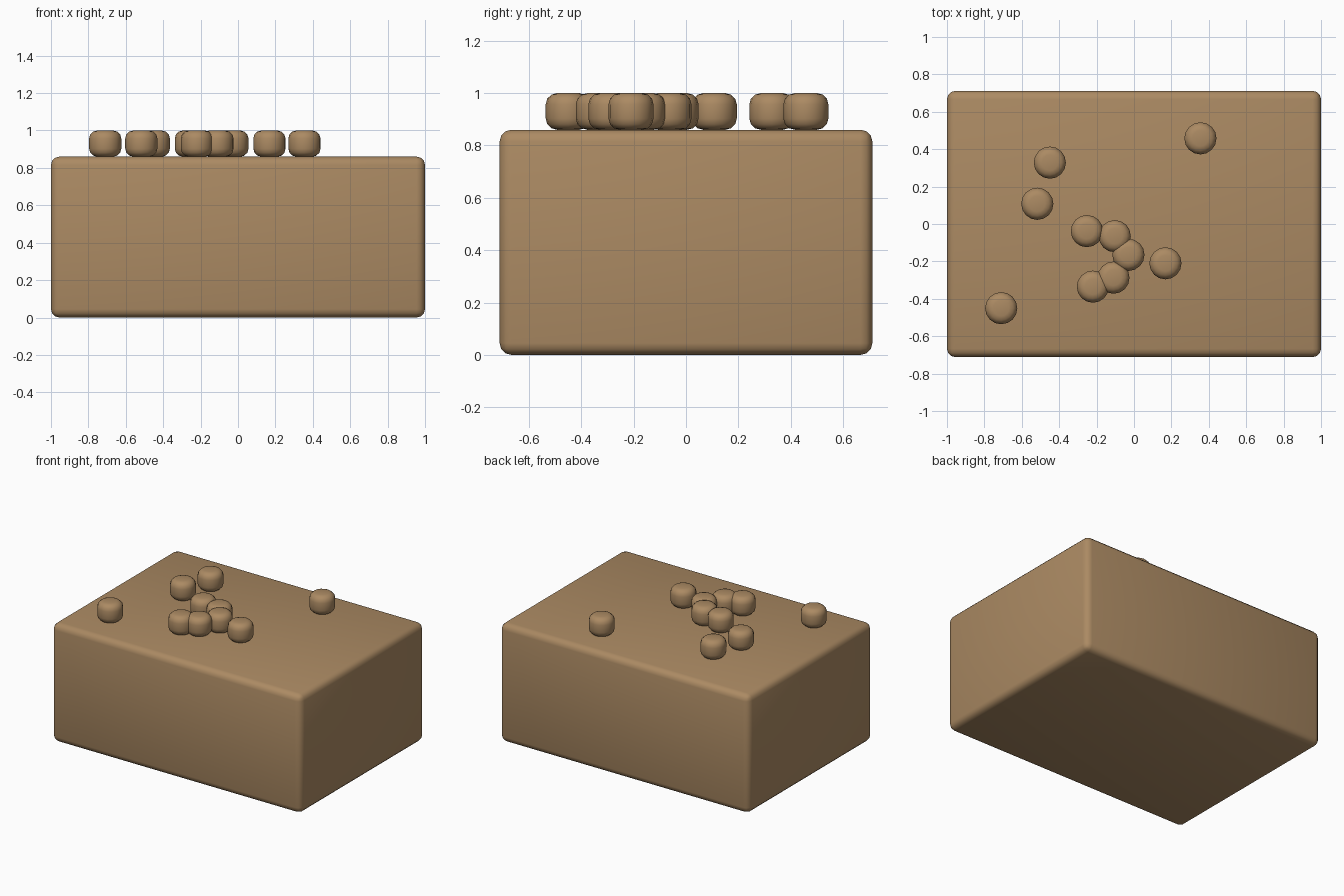
import bpy

if "Cube" in bpy.data.objects:
    bpy.data.objects.remove(bpy.data.objects["Cube"])

# One earthy colour for everything
earth = bpy.data.materials.new("earth_brown")
earth.diffuse_color = (0.41, 0.255, 0.125, 1)
earth.use_nodes = True
earth.node_tree.nodes["Principled BSDF"].inputs["Base Color"].default_value = earth.diffuse_color


def finish(obj, name, width, segments):
    """Name, colour, round the sharp edges and smooth the part."""
    obj.name = name
    obj.data.materials.append(earth)
    bevel = obj.modifiers.new("rounded_edges", 'BEVEL')
    bevel.width = width
    bevel.segments = segments
    bevel.limit_method = 'ANGLE'
    bevel.angle_limit = 0.8
    obj.data.polygons.foreach_set("use_smooth", [True] * len(obj.data.polygons))


# Large soil block
BLOCK_TOP = 0.86
bpy.ops.mesh.primitive_cube_add(size=1, location=(0, 0, BLOCK_TOP / 2))
block = bpy.context.object
block.scale = (2, 1.424, BLOCK_TOP)
bpy.ops.object.transform_apply(location=False, rotation=False, scale=True)
finish(block, "soil_block", 0.045, 3)

# Rounded pebbles scattered on top
RADIUS, HEIGHT = 0.086, 0.14
spots = [(-0.71, -0.45), (-0.22, -0.335), (-0.11, -0.287), (-0.03, -0.165),
         (0.168, -0.21), (-0.103, -0.065), (-0.252, -0.038),
         (-0.517, 0.108), (-0.45, 0.328), (0.355, 0.458)]
for i, (x, y) in enumerate(spots):
    bpy.ops.mesh.primitive_cylinder_add(
        vertices=16, radius=RADIUS, depth=HEIGHT,
        location=(x, y, BLOCK_TOP + HEIGHT / 2))
    finish(bpy.context.object, f"pebble_{i + 1}", 0.043, 3)
